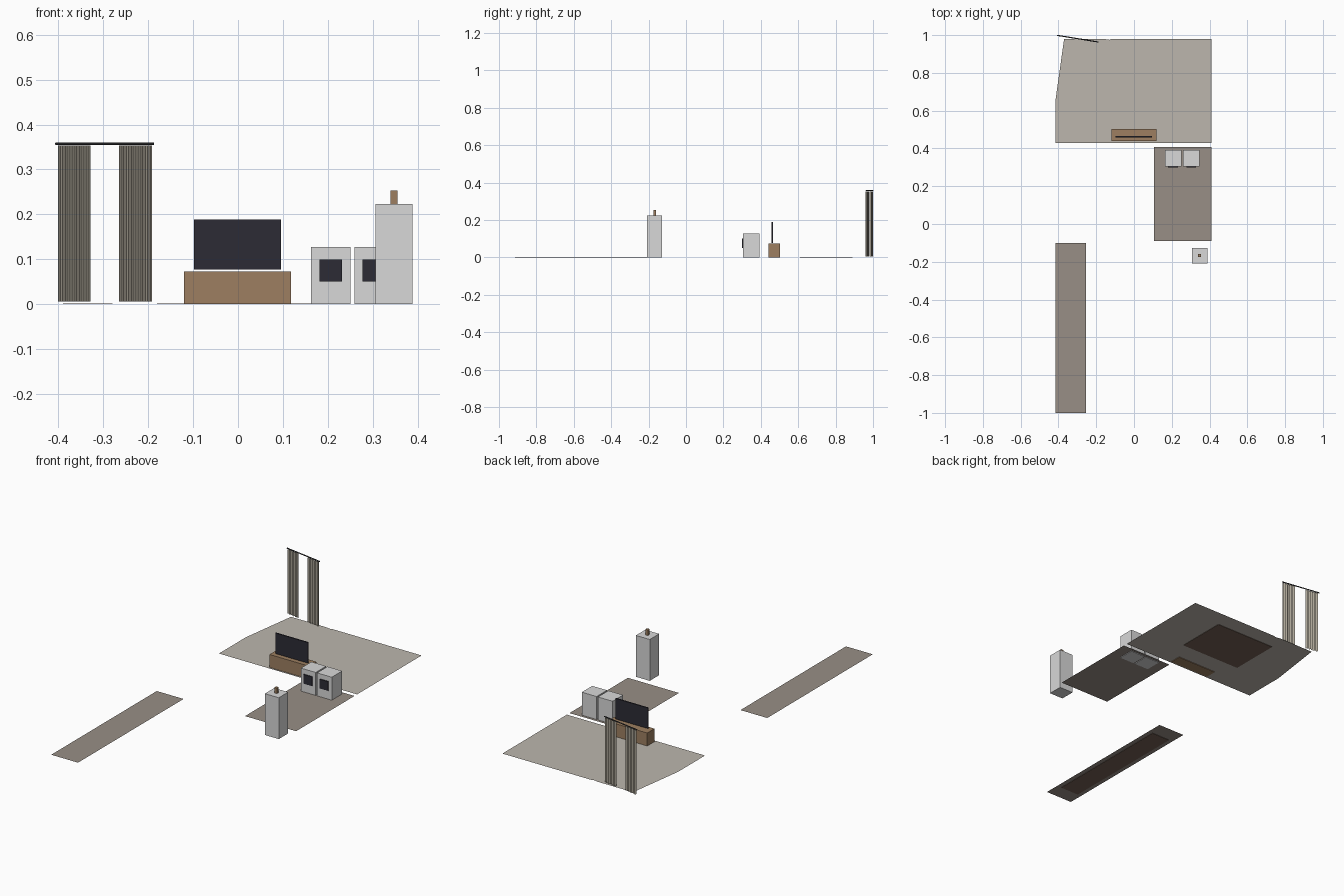
import bpy
import bmesh
import math
from mathutils import Matrix

cube = bpy.data.objects.get("Cube")
if cube:
    bpy.data.objects.remove(cube, do_unlink=True)


def material(name, rgb):
    linear = [(c / 255) ** 2.2 for c in rgb] + [1.0]
    m = bpy.data.materials.new(name)
    m.use_nodes = True
    m.diffuse_color = linear
    m.node_tree.nodes["Principled BSDF"].inputs["Base Color"].default_value = linear
    return m


STONE = material("pale stone floor", (187, 181, 172))
TAUPE = material("taupe floor", (151, 141, 133))
RUG = material("dark brown rug", (116, 97, 86))
WOOD = material("brown wood", (156, 126, 97))
WHITE = material("white enamel", (215, 215, 215))
BLACK = material("black glass", (48, 47, 56))
FABRIC = material("beige fabric", (172, 165, 151))
METAL = material("dark metal", (62, 62, 64))


def add_object(name, bm, mat):
    bmesh.ops.recalc_face_normals(bm, faces=bm.faces)
    mesh = bpy.data.meshes.new(name)
    bm.to_mesh(mesh)
    bm.free()
    mesh.materials.append(mat)
    obj = bpy.data.objects.new(name, mesh)
    bpy.context.scene.collection.objects.link(obj)
    return obj


def box(name, x, y, z, mat):
    """Box from (min, max) pairs on each axis."""
    bm = bmesh.new()
    spans = (x, y, z)
    size = Matrix.Diagonal([b - a for a, b in spans] + [1])
    place = Matrix.Translation([(a + b) / 2 for a, b in spans])
    bmesh.ops.create_cube(bm, size=1, matrix=place @ size)
    return add_object(name, bm, mat)


def sheet(name, outline, mat, z=0.003):
    """Flat floor sheet from a counter-clockwise outline, facing up."""
    bm = bmesh.new()
    face = bm.faces.new([bm.verts.new((x, y, z)) for x, y in outline])
    obj = add_object(name, bm, mat)
    if obj.data.polygons[0].normal.z < 0:
        obj.data.flip_normals()
    return obj


def rectangle(x0, x1, y0, y1):
    return [(x0, y0), (x1, y0), (x1, y1), (x0, y1)]


# Floors, the living room one with its clipped corner
sheet("living_room_floor",
      [(-0.415, 0.43), (0.41, 0.43), (0.41, 0.98), (-0.12, 0.98),
       (-0.13, 0.975), (-0.16, 0.98), (-0.37, 0.98), (-0.415, 0.66)], STONE)
sheet("utility_floor", rectangle(0.105, 0.41, -0.09, 0.408), TAUPE)
sheet("hall_floor", rectangle(-0.415, -0.255, -1.0, -0.1), TAUPE)

# Rugs lying level with the floors
box("living_room_rug", (-0.18, 0.18), (0.61, 0.89), (0, 0.002), RUG)
box("hall_rug", (-0.39, -0.28), (-0.915, -0.185), (0, 0.002), RUG)

# Television on its low cabinet
box("television_cabinet", (-0.12, 0.118), (0.44, 0.502), (0, 0.073), WOOD)
box("television", (-0.098, 0.096), (0.458, 0.465), (0.077, 0.188), BLACK)

# Pair of laundry machines with square windows
for side, x in (("right", 0.163), ("left", 0.259)):
    box(side + "_laundry_machine", (x, x + 0.088), (0.304, 0.393), (0, 0.127), WHITE)
    box(side + "_machine_window", (x + 0.018, x + 0.069), (0.299, 0.304),
        (0.05, 0.10), BLACK)

# Tall white cabinet with a wooden post on top
box("tall_cabinet", (0.306, 0.389), (-0.208, -0.128), (0, 0.223), WHITE)
box("cabinet_post", (0.34, 0.355), (-0.175, -0.16), (0.223, 0.253), WOOD)

# Curtains and rod, built along x and then turned together
TURN = Matrix.Translation((-0.297, 0.981, 0)) @ Matrix.Rotation(math.radians(-9.2), 4, "Z")


def curtain(name, x0, x1, folds=14):
    bm = bmesh.new()
    rows = []
    for z in (0.006, 0.353):
        rows.append([bm.verts.new((x0 + (x1 - x0) * i / folds,
                                   0.004 if i % 2 else -0.004, z))
                     for i in range(folds + 1)])
    low, high = rows
    for i in range(folds):
        bm.faces.new((low[i], low[i + 1], high[i + 1], high[i]))
    add_object(name, bm, FABRIC).matrix_world = TURN


curtain("right_curtain", -0.105, -0.031)
curtain("left_curtain", 0.033, 0.108)

rod = bmesh.new()
bmesh.ops.create_cone(rod, cap_ends=True, segments=10, radius1=0.003, radius2=0.003, depth=0.222,
                      matrix=Matrix.Translation((0, 0, 0.357)) @ Matrix.Rotation(math.pi / 2, 4, "Y"))
add_object("curtain_rod", rod, METAL).matrix_world = TURN
